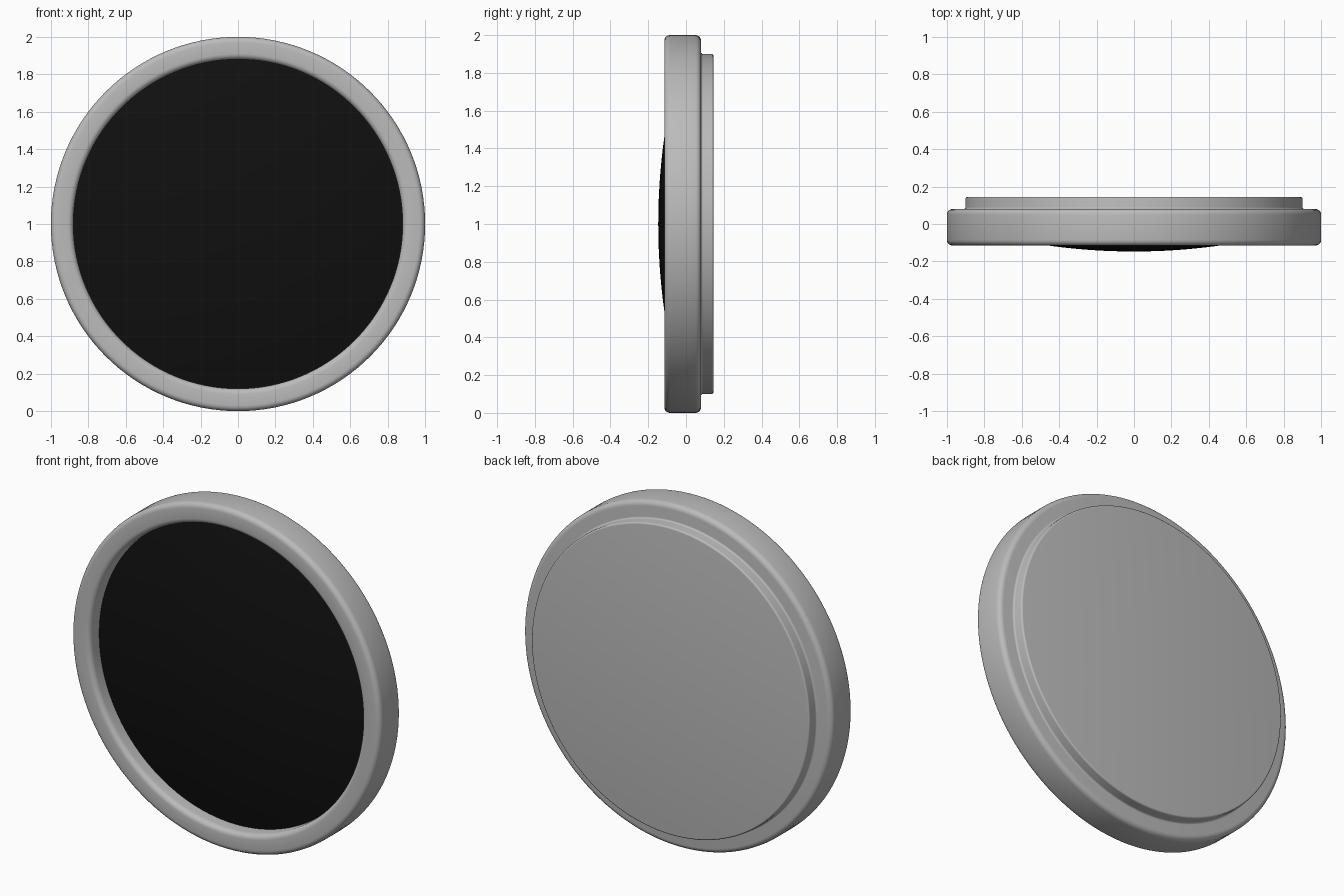
import bpy, bmesh, math
from mathutils import Vector

cube = bpy.data.objects.get("Cube")
if cube:
    bpy.data.objects.remove(cube, do_unlink=True)

SEGMENTS = 128
CENTER_Z = 1.0


def make_material(name, value):
    mat = bpy.data.materials.new(name)
    mat.use_nodes = True
    color = (value, value, value, 1)
    mat.diffuse_color = color
    mat.node_tree.nodes["Principled BSDF"].inputs["Base Color"].default_value = color
    return mat


def rounded(corners, steps=5):
    """Profile of (radius, depth, fillet) corners with every fillet rounded."""
    points = []
    for i, (r, y, fillet) in enumerate(corners):
        corner = Vector((r, y))
        if not fillet:
            points.append(corner)
            continue
        before = Vector(corners[i - 1][:2])
        after = Vector(corners[i + 1][:2])
        start = corner + (before - corner).normalized() * fillet
        end = corner + (after - corner).normalized() * fillet
        middle = start + end - corner
        for k in range(steps + 1):
            a = k / steps * math.pi / 2
            points.append(middle + (start - middle) * math.cos(a) + (end - middle) * math.sin(a))
    return points


def lathe(name, profile, mat):
    """Spin a profile about the front-to-back axis."""
    bm = bmesh.new()
    verts = [bm.verts.new((r, y, 0)) for r, y in profile]
    edges = [bm.edges.new(pair) for pair in zip(verts, verts[1:])]
    bmesh.ops.spin(bm, geom=verts + edges, cent=(0, 0, 0), axis=(0, 1, 0),
                   angle=math.tau, steps=SEGMENTS, use_duplicate=False)
    bmesh.ops.remove_doubles(bm, verts=bm.verts, dist=0.0001)
    bmesh.ops.recalc_face_normals(bm, faces=bm.faces)
    mesh = bpy.data.meshes.new(name)
    bm.to_mesh(mesh)
    bm.free()
    mesh.materials.append(mat)
    obj = bpy.data.objects.new(name, mesh)
    bpy.context.collection.objects.link(obj)
    obj.location.z = CENTER_Z
    bpy.ops.object.select_all(action='DESELECT')
    obj.select_set(True)
    bpy.context.view_layer.objects.active = obj
    bpy.ops.object.shade_smooth_by_angle(angle=math.radians(40))
    return obj


grey = make_material("grey metal", 0.5)
black = make_material("black glass", 0.005)

# Housing: front lip, wide rim, stepped back plate
lathe("housing", rounded([
    (0, -0.01, 0), (0.88, -0.01, 0), (0.88, -0.115, 0.03), (1, -0.115, 0.03),
    (1, 0.08, 0.03), (0.9, 0.08, 0.01), (0.9, 0.145, 0.01), (0, 0.145, 0),
]), grey)

# Lens: shallow dome seated inside the lip
LENS_RADIUS, LENS_FRONT, CURVE = 0.88, -0.147, 3.3
dome = []
for k in range(17):
    r = LENS_RADIUS * k / 16
    dome.append((r, LENS_FRONT + CURVE - math.sqrt(CURVE ** 2 - r ** 2)))
lathe("lens", dome + [(LENS_RADIUS, -0.012), (0, -0.012)], black)
